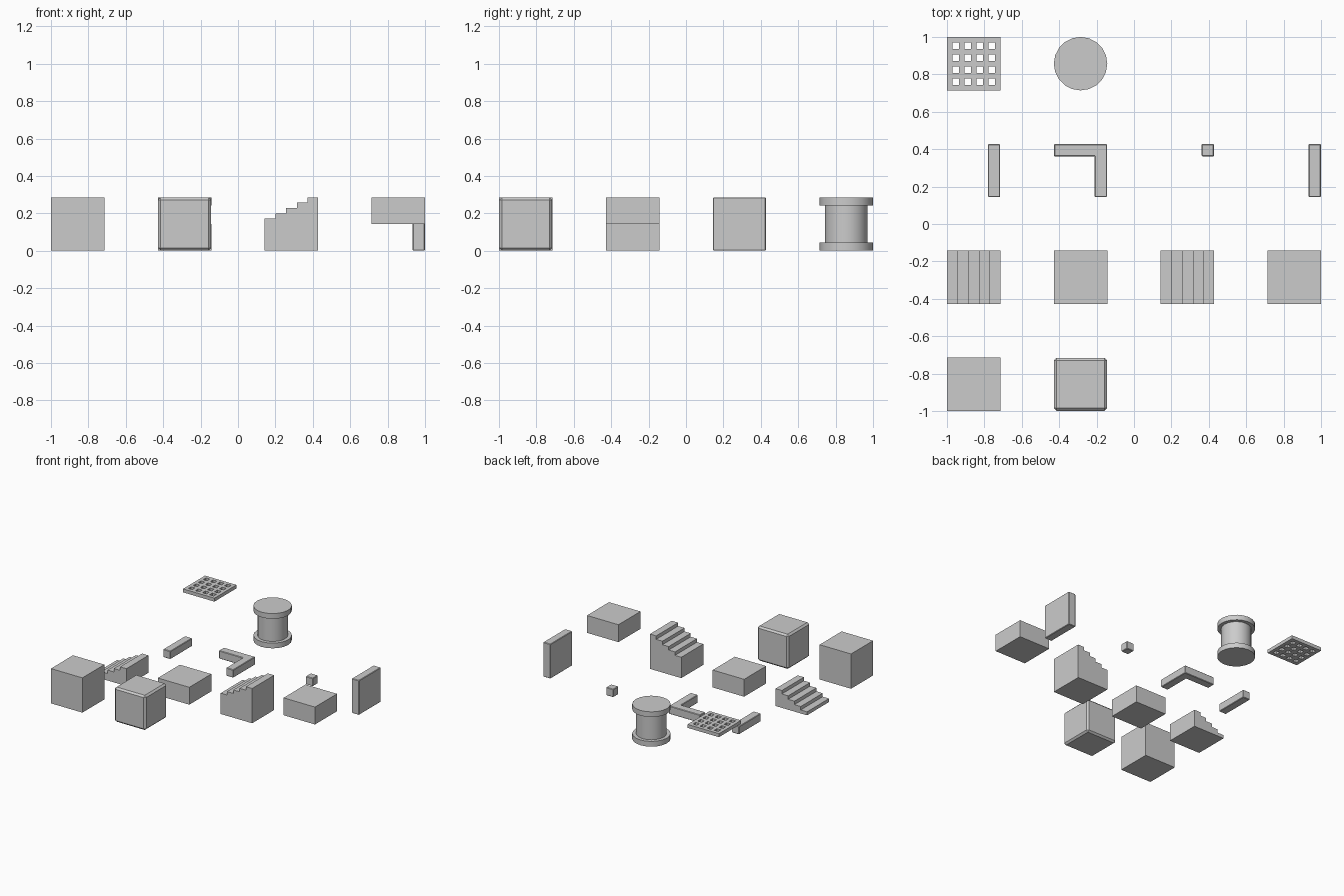
import bpy, bmesh, math
from mathutils import Vector

if "Cube" in bpy.data.objects:
    bpy.data.objects.remove(bpy.data.objects["Cube"])

U = 2 / 7                      # edge of one block cell
H = U / 2


def cell(i, j):
    """Centre of a cell in the 4 x 4 display layout."""
    return (2 * i - 3) * U, (2 * j - 3) * U


def finish(name, bm, bevel=0.0):
    bmesh.ops.recalc_face_normals(bm, faces=bm.faces)
    me = bpy.data.meshes.new(name)
    bm.to_mesh(me)
    bm.free()
    ob = bpy.data.objects.new(name, me)
    bpy.context.collection.objects.link(ob)
    if bevel:
        m = ob.modifiers.new("edge_bevel", 'BEVEL')
        m.width, m.segments = bevel, 1
    return ob


def prism(name, pts, direction, bevel=0.0):
    """Extrude a closed outline of 3D points along a direction."""
    bm = bmesh.new()
    f = bm.faces.new([bm.verts.new(p) for p in pts])
    ext = bmesh.ops.extrude_face_region(bm, geom=[f], use_keep_orig=True)
    moved = [v for v in ext["geom"] if isinstance(v, bmesh.types.BMVert)]
    bmesh.ops.translate(bm, verts=moved, vec=Vector(direction))
    return finish(name, bm, bevel)


def box(name, x0, x1, y0, y1, z0, z1, bevel=0.0):
    pts = [(x0, y0, z0), (x1, y0, z0), (x1, y1, z0), (x0, y1, z0)]
    return prism(name, pts, (0, 0, z1 - z0), bevel)


def cell_box(name, i, j, z0, z1, inset=0.0, bevel=0.0):
    x, y = cell(i, j)
    r = H - inset
    return box(name, x - r, x + r, y - r, y + r, z0, z1, bevel)


def stairs(name, i, j, base):
    """Five steps rising towards +x on a base of the given height."""
    x, y = cell(i, j)
    pts = [(x + H, y - H, 0), (x - H, y - H, 0)]
    for k in range(5):
        z = base + (k + 1) * U / 10
        pts += [(x - H + k * U / 5, y - H, z), (x - H + (k + 1) * U / 5, y - H, z)]
    return prism(name, pts, (0, U, 0))


# Front row: plain and bevelled blocks
cell_box("block", 0, 0, 0, U)
cell_box("bevelled_block", 1, 0, 0.001, U, 0.001, 0.014)

# Second row: stairs and half-height slabs
stairs("low_stairs", 0, 1, 0)
cell_box("lower_slab", 1, 1, 0, H)
stairs("high_stairs", 2, 1, H)
cell_box("upper_slab", 3, 1, H, U)

# Third row: thin bevelled trims and panel
T, G, B = 0.066, 0.001, 0.004  # thickness, gap to cell edge, bevel
R = H - G
x, y = cell(0, 2)
box("edge_strip", x + R - T, x + R, y - R, y + R, G, G + T, B)
x, y = cell(1, 2)
prism("corner_strip", [(x - R, y + R, G), (x - R, y + R - T, G),
                       (x + R - T, y + R - T, G), (x + R - T, y - R, G),
                       (x + R, y - R, G), (x + R, y + R, G)], (0, 0, T), B)
x, y = cell(2, 2)
box("corner_cube", x + R - T, x + R, y + R - T, y + R, G, G + T, B)
x, y = cell(3, 2)
box("wall_panel", x + R - T, x + R, y - R, y + R, G, U - G, B)

# Grate with a 4 x 4 array of square holes, at the top of its cell
x, y = cell(0, 3)
steps = [0]
for k in range(9):
    steps.append(steps[-1] + (U / 8 if k % 2 else U / 10))
bm = bmesh.new()
grid = [[bm.verts.new((x - H + a, y - H + b, U)) for b in steps] for a in steps]
for a in range(9):
    for b in range(9):
        if not (a % 2 and b % 2):
            bm.faces.new((grid[a][b], grid[a + 1][b], grid[a + 1][b + 1], grid[a][b + 1]))
grate = finish("grate", bm)
if grate.data.polygons[0].normal.z < 0:
    grate.data.flip_normals()
sol = grate.modifiers.new("thickness", 'SOLIDIFY')
sol.thickness, sol.offset = U / 10, -1

# Round pillar with wider caps, one lathed profile
x, y = cell(1, 3)
SIDES, CAP = 20, 0.043
profile = [(H, 0), (H, CAP), (0.114, CAP), (0.114, U - CAP), (H, U - CAP), (H, U)]
bm = bmesh.new()
rings = [[bm.verts.new((x + r * math.cos(2 * math.pi * k / SIDES),
                        y + r * math.sin(2 * math.pi * k / SIDES), z))
          for k in range(SIDES)] for r, z in profile]
for lo, hi in zip(rings, rings[1:]):
    for k in range(SIDES):
        n = (k + 1) % SIDES
        bm.faces.new((lo[k], lo[n], hi[n], hi[k]))
bm.faces.new(rings[0])
bm.faces.new(rings[-1])
pillar = finish("pillar", bm)
bpy.ops.object.select_all(action='DESELECT')
pillar.select_set(True)
bpy.context.view_layer.objects.active = pillar
bpy.ops.object.shade_smooth_by_angle(angle=math.radians(30))
